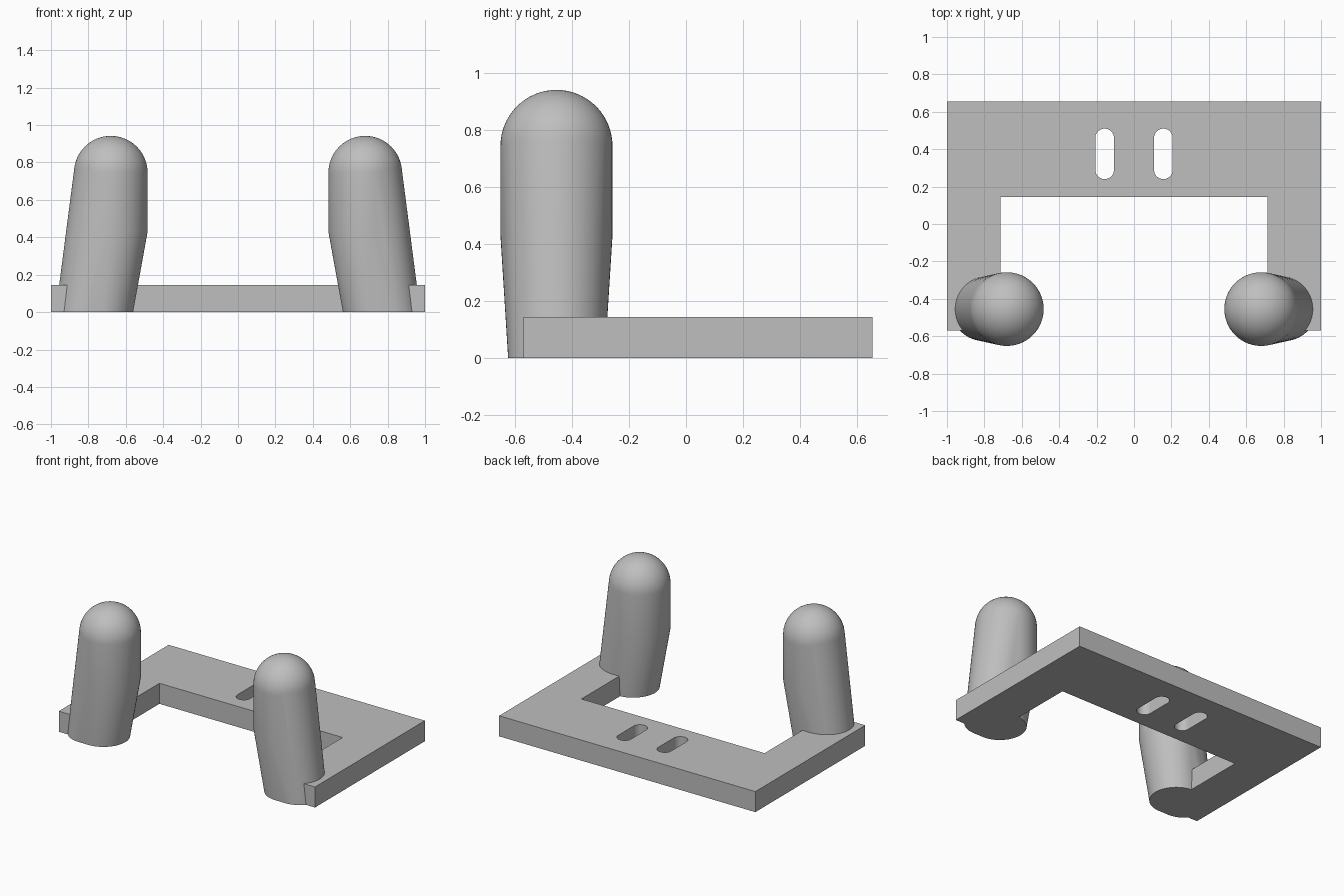
import bpy, bmesh, math

if "Cube" in bpy.data.objects:
    bpy.data.objects.remove(bpy.data.objects["Cube"])

grey = bpy.data.materials.new("light grey")
grey.diffuse_color = (0.52, 0.52, 0.52, 1)
grey.use_nodes = True
grey.node_tree.nodes["Principled BSDF"].inputs["Base Color"].default_value = grey.diffuse_color

SEG = 64
POST_X, POST_Y, R = 0.68, -0.455, 0.197


def stadium(cx, cy, dx, dy, r, n):
    """Outline of two half circles, centres offset by +-dx, +-dy."""
    pts = []
    for i in range(n):
        a = 2 * math.pi * (i + 0.5) / n
        c, s = math.cos(a), math.sin(a)
        pts.append((cx + math.copysign(dx, c) + r * c,
                    cy + math.copysign(dy, s) + r * s))
    return pts


# U-shaped base plate with two slots
def make_plate():
    outline = [(-1, -0.57), (-0.715, -0.57), (-0.715, 0.145), (0.715, 0.145),
               (0.715, -0.57), (1, -0.57), (1, 0.655), (-1, 0.655)]
    loops = [outline] + [stadium(s * 0.157, 0.375, 0, 0.085, 0.05, 32) for s in (-1, 1)]
    cu = bpy.data.curves.new("base_plate", 'CURVE')
    cu.dimensions = '2D'
    cu.fill_mode = 'BOTH'
    cu.extrude = 0.0725
    for pts in loops:
        sp = cu.splines.new('POLY')
        sp.points.add(len(pts) - 1)
        for p, (x, y) in zip(sp.points, pts):
            p.co = (x, y, 0, 1)
        sp.use_cyclic_u = True
    cu.materials.append(grey)
    ob = bpy.data.objects.new("base_plate", cu)
    ob.location.z = 0.0725
    bpy.context.collection.objects.link(ob)
    bpy.ops.object.select_all(action='DESELECT')
    bpy.context.view_layer.objects.active = ob
    ob.select_set(True)
    bpy.ops.object.convert(target='MESH')
    ob = bpy.context.object
    bm = bmesh.new()
    bm.from_mesh(ob.data)
    bmesh.ops.remove_doubles(bm, verts=bm.verts, dist=1e-4)
    bmesh.ops.recalc_face_normals(bm, faces=bm.faces)
    for f in bm.faces:
        f.smooth = False
    bm.to_mesh(ob.data)
    bm.free()


# Leaning post: skin around a dome, a vertical collar and an oval foot
def make_post(name, side):
    bm = bmesh.new()
    bm.verts.new((side * POST_X, POST_Y, 0.745 + R))
    rings = [(0.43, R)]
    for i in range(16):
        a = math.radians(90) * i / 16
        rings.append((0.745 + R * math.sin(a), R * math.cos(a)))
    for z, r in rings:
        for x, y in stadium(POST_X, POST_Y, 0, 0, r, SEG):
            bm.verts.new((side * x, y, z))
    for x, y in stadium(0.768, POST_Y, 0.037, 0, 0.17, SEG):
        bm.verts.new((side * x, y, 0))
    bmesh.ops.convex_hull(bm, input=bm.verts)
    bmesh.ops.dissolve_limit(bm, angle_limit=math.radians(0.2),
                             verts=bm.verts, edges=bm.edges)
    bmesh.ops.recalc_face_normals(bm, faces=bm.faces)
    me = bpy.data.meshes.new(name)
    bm.to_mesh(me)
    bm.free()
    me.materials.append(grey)
    ob = bpy.data.objects.new(name, me)
    bpy.context.collection.objects.link(ob)
    bpy.ops.object.select_all(action='DESELECT')
    bpy.context.view_layer.objects.active = ob
    ob.select_set(True)
    bpy.ops.object.shade_smooth_by_angle(angle=math.radians(10))


make_plate()
make_post("left_post", -1)
make_post("right_post", 1)
